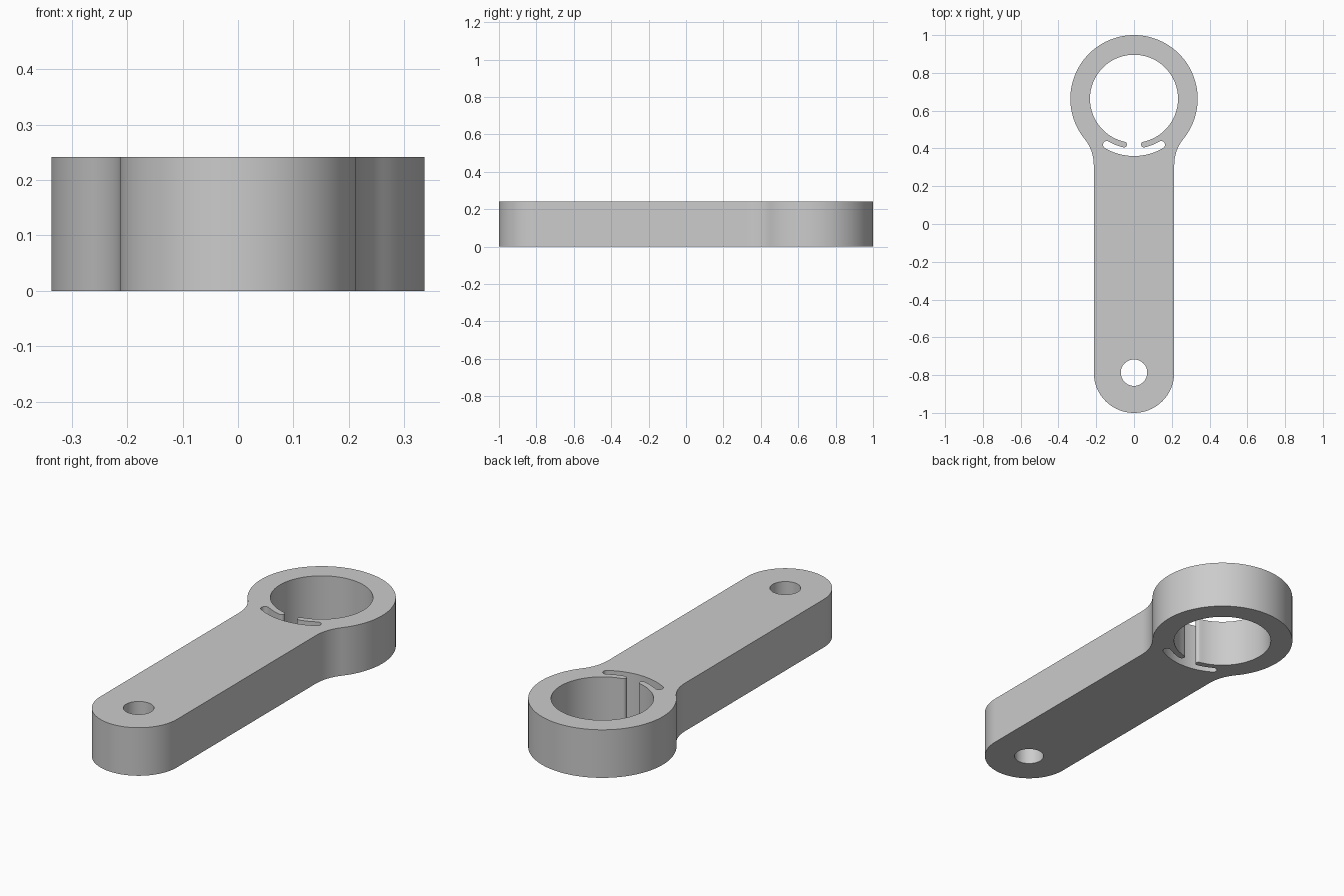
import bpy
import bmesh
from math import sin, cos, pi, asin, acos, radians

if "Cube" in bpy.data.objects:
    bpy.data.objects.remove(bpy.data.objects["Cube"], do_unlink=True)

HEIGHT = 0.241
RING_Y, RING_R, BORE_R = 0.663, 0.337, 0.233
ARM_W, PIVOT_Y, PIVOT_R = 0.213, -0.787, 0.07
FILLET = 0.22
SLOT_IN, SLOT_OUT = 0.263, 0.303


def arc(x, y, r, start, end, steps):
    """Points on an arc; angle 0 faces -y and grows towards +x."""
    angles = [start + (end - start) * i / steps for i in range(steps + 1)]
    return [(x + r * sin(a), y - r * cos(a)) for a in angles]


def cap(inner, outer, a, start, end):
    """Round end between two radii about the ring centre."""
    mid = (inner + outer) / 2
    return arc(mid * sin(a), RING_Y - mid * cos(a), (outer - inner) / 2,
               a + start, a + end, 10)


def mirrored(half):
    """Close a right-hand half profile that starts and ends on x = 0."""
    return half + [(-x, y) for x, y in reversed(half[1:-1])]


# Outer outline: rounded foot, straight arm, fillet, ring
turn = acos((ARM_W + FILLET) / (RING_R + FILLET))
fillet_y = RING_Y - (RING_R + FILLET) * sin(turn)
outline = mirrored(
    arc(0, PIVOT_Y, ARM_W, 0, pi / 2, 24)
    + arc(ARM_W + FILLET, fillet_y, FILLET, 1.5 * pi, 1.5 * pi - turn, 14)
    + arc(0, RING_Y, RING_R, pi / 2 - turn, pi, 48)[1:])

# Pivot hole
pivot = mirrored(arc(0, PIVOT_Y, PIVOT_R, 0, pi, 24))

# Bore joined to the curved slot, leaving two round-tipped tongues
tip = asin(0.052 / 0.248)
slot_end = radians(30.6)
bore = mirrored(
    arc(0, RING_Y, SLOT_OUT, 0, slot_end, 12)
    + cap(SLOT_IN, SLOT_OUT, slot_end, 0, pi)[1:]
    + arc(0, RING_Y, SLOT_IN, slot_end, tip, 8)[1:]
    + cap(BORE_R, SLOT_IN, tip, 0, -pi)[1:]
    + arc(0, RING_Y, BORE_R, tip, pi, 48)[1:])

# Fill the flat profile and raise it to full thickness
bm = bmesh.new()
edges = []
for loop in (outline, pivot, bore):
    verts = [bm.verts.new((x, y, 0)) for x, y in loop]
    edges += [bm.edges.new((v, verts[i - 1])) for i, v in enumerate(verts)]
bmesh.ops.triangle_fill(bm, use_beauty=True, edges=edges, normal=(0, 0, 1))
raised = bmesh.ops.extrude_face_region(bm, geom=bm.faces[:], use_keep_orig=True)
top = [g for g in raised["geom"] if isinstance(g, bmesh.types.BMVert)]
bmesh.ops.translate(bm, vec=(0, 0, HEIGHT), verts=top)
bmesh.ops.recalc_face_normals(bm, faces=bm.faces[:])
mesh = bpy.data.meshes.new("clamp_arm")
bm.to_mesh(mesh)
bm.free()

# Plain grey material
grey = bpy.data.materials.new("plain grey")
grey.use_nodes = True
colour = (0.6, 0.6, 0.6, 1)
grey.diffuse_color = colour
grey.node_tree.nodes["Principled BSDF"].inputs["Base Color"].default_value = colour
mesh.materials.append(grey)

arm = bpy.data.objects.new("clamp_arm", mesh)
bpy.context.collection.objects.link(arm)
bpy.ops.object.select_all(action="DESELECT")
arm.select_set(True)
bpy.context.view_layer.objects.active = arm
bpy.ops.object.shade_smooth_by_angle(angle=radians(30))
